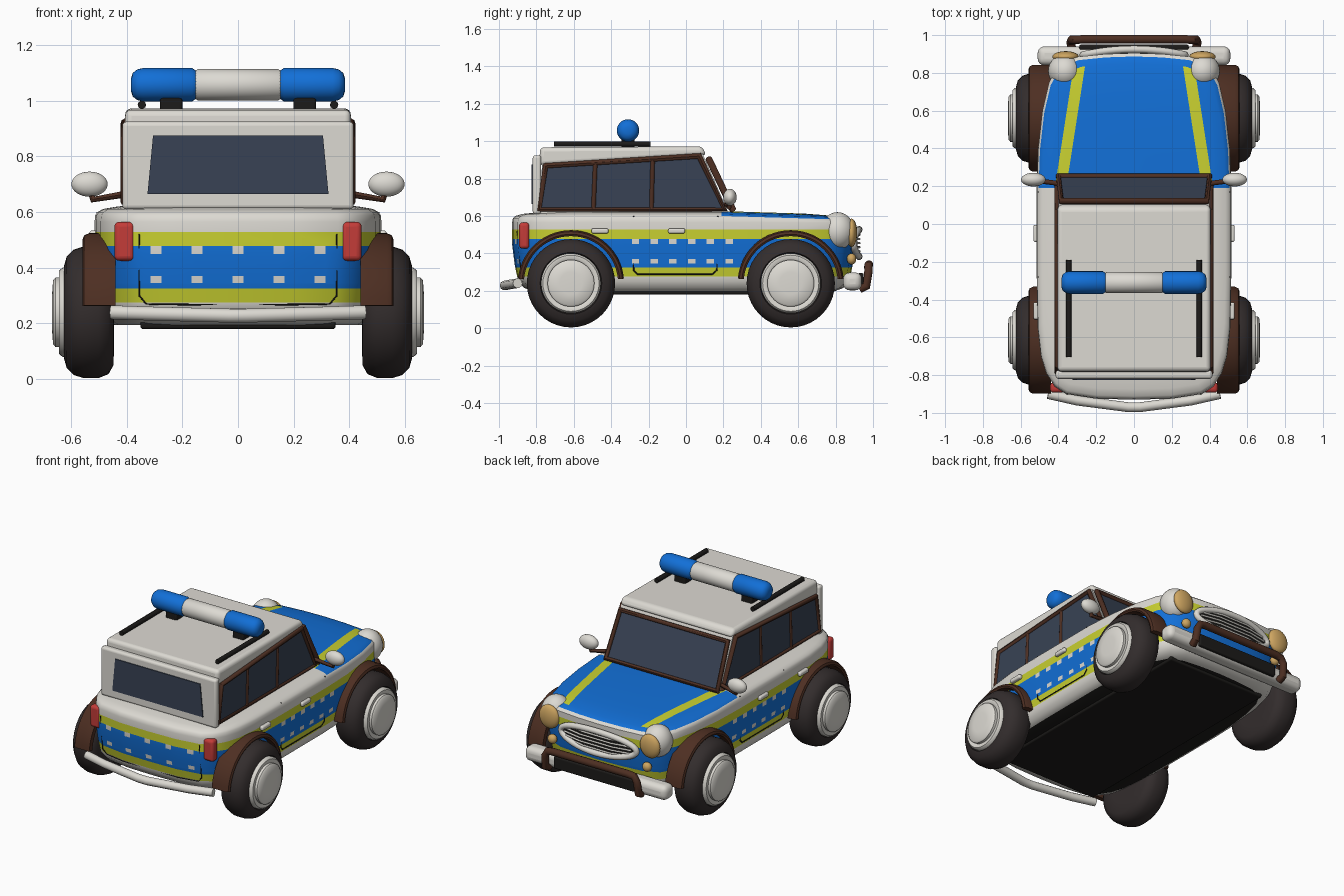
import bpy, bmesh
from math import sin, cos, pi, sqrt, radians
from mathutils import Vector

if "Cube" in bpy.data.objects:
    bpy.data.objects.remove(bpy.data.objects["Cube"])


def material(name, *rgb):
    m = bpy.data.materials.new(name)
    m.use_nodes = True
    m.diffuse_color = (*rgb, 1)
    m.node_tree.nodes["Principled BSDF"].inputs["Base Color"].default_value = (*rgb, 1)
    return m


WHITE = material("warm_white", .72, .70, .65)
BLUE = material("bright_blue", .006, .16, .68)
LIME = material("lime_yellow", .58, .63, .03)
BLACK = material("black", .012, .011, .01)
BROWN = material("dark_brown", .075, .028, .016)
RUBBER = material("tyre_rubber", .033, .026, .026)
GLASS = material("dark_glass", .04, .055, .09)
RED = material("lamp_red", .55, .045, .04)
AMBER = material("lamp_amber", .62, .38, .12)


def finish(name, bm, *mats, bevel=0, smooth=True):
    bmesh.ops.recalc_face_normals(bm, faces=bm.faces)
    me = bpy.data.meshes.new(name)
    bm.to_mesh(me)
    bm.free()
    for m in mats:
        me.materials.append(m)
    ob = bpy.data.objects.new(name, me)
    bpy.context.collection.objects.link(ob)
    if bevel:
        b = ob.modifiers.new("bevel", "BEVEL")
        b.width, b.segments = bevel, 4
    if smooth:
        bpy.ops.object.select_all(action="DESELECT")
        ob.select_set(True)
        bpy.context.view_layer.objects.active = ob
        bpy.ops.object.shade_smooth_by_angle(angle=radians(40))
    return ob


def box(name, loc, size, mat, bevel=.01):
    bm = bmesh.new()
    bmesh.ops.create_cube(bm, size=1)
    for v in bm.verts:
        v.co = Vector(a * b for a, b in zip(v.co, size)) + Vector(loc)
    return finish(name, bm, mat, bevel=bevel)


def ball(name, loc, size, mat):
    bm = bmesh.new()
    bmesh.ops.create_uvsphere(bm, u_segments=28, v_segments=16, radius=1)
    for v in bm.verts:
        v.co = Vector(a * b for a, b in zip(v.co, size)) + Vector(loc)
    return finish(name, bm, mat)


def sweep(name, profile, loc, mat, side=1, arc=None, steps=40):
    """Turn a (radius, offset) profile about the x axis; arc gives a closed partial ring."""
    bm = bmesh.new()
    a0, a1 = arc or (0, 2 * pi)
    count = steps + 1 if arc else steps
    rings = []
    for i in range(count):
        a = a0 + (a1 - a0) * i / steps
        rings.append([bm.verts.new((loc[0] + side * x, loc[1] + r * cos(a), loc[2] + r * sin(a)))
                      for r, x in profile])
    n = len(profile)
    for i in range(steps):
        p, q = rings[i], rings[(i + 1) % count]
        for j in range(n if arc else n - 1):
            k = (j + 1) % n
            bm.faces.new((p[j], p[k], q[k], q[j]))
    for loop in ((rings[0], rings[-1]) if arc else ([r[0] for r in rings], [r[-1] for r in rings])):
        bm.faces.new(loop)
    return finish(name, bm, mat)


def tube(name, pts, r, mat, closed=False):
    cu = bpy.data.curves.new(name, "CURVE")
    cu.dimensions, cu.bevel_depth, cu.bevel_resolution = "3D", r, 3
    cu.use_fill_caps = True
    sp = cu.splines.new("POLY")
    sp.points.add(len(pts) - 1)
    for p, c in zip(sp.points, pts):
        p.co = (*c, 1)
    sp.use_cyclic_u = closed
    tmp = bpy.data.objects.new(name, cu)
    bpy.context.collection.objects.link(tmp)
    bpy.context.view_layer.update()
    bm = bmesh.new()
    me = tmp.evaluated_get(bpy.context.evaluated_depsgraph_get()).to_mesh()
    bm.from_mesh(me)
    bpy.data.objects.remove(tmp)
    bpy.data.curves.remove(cu)
    return finish(name, bm, mat)


def plate(name, pts, mat, push):
    """Flat polygon thickened along push."""
    bm = bmesh.new()
    f = bm.faces.new([bm.verts.new(p) for p in pts])
    ext = bmesh.ops.extrude_face_region(bm, geom=[f])["geom"]
    bmesh.ops.translate(bm, vec=push, verts=[v for v in ext if isinstance(v, bmesh.types.BMVert)])
    return finish(name, bm, mat, smooth=False)


# Lower body: plan outline stacked in scaled rings, then cut into colour bands
OUTLINE = [(-.93, 0), (-.925, .2), (-.9, .36), (-.86, .42), (-.79, .465), (-.7, .493), (-.55, .51),
           (-.28, .515), (.2, .515), (.4, .508), (.6, .485), (.75, .45), (.84, .4), (.885, .3),
           (.9, .15), (.905, 0)]
LEVELS = [(.195, .87), (.215, .93), (.25, .965), (.34, .985), (.45, 1), (.565, 1), (.588, .995),
          (.6, .98), (.611, .94), (.62, .84), (.626, .7)]


def body_scale(z):
    for (z0, s0), (z1, s1) in zip(LEVELS, LEVELS[1:]):
        if z0 <= z <= z1:
            return s0 + (s1 - s0) * (z - z0) / (z1 - z0)
    return LEVELS[-1][1]


bm = bmesh.new()
loop = [(x, y) for y, x in OUTLINE] + [(-x, y) for y, x in OUTLINE[-2:0:-1]]
rings = [[bm.verts.new((x * s, y * s, z)) for x, y in loop] for z, s in LEVELS]
for p, q in zip(rings, rings[1:]):
    for i in range(len(loop)):
        k = (i + 1) % len(loop)
        bm.faces.new((p[i], p[k], q[k], q[i]))
bm.faces.new(rings[0])
bm.faces.new(rings[-1])
bm.normal_update()


def cut(co, no, where=lambda c: True):
    faces = [f for f in bm.faces if where(f.calc_center_median())]
    geom = faces + list({e for f in faces for e in f.edges}) + list({v for f in faces for v in f.verts})
    bmesh.ops.bisect_plane(bm, geom=geom, dist=1e-5, plane_co=co, plane_no=no)


for z in (.275, .325, .345, .37, .45, .478, .528):
    cut((0, 0, z), (0, 0, 1))
cut((0, .19, 0), (0, 1, 0), lambda c: c.z > .59)
for s in (-1, 1):
    for off in (-.03, .03):
        cut((s * (.38 + off), .25, 0), (1, s * .155, 0), lambda c: c.z > .6 and c.y > .19)
in_rows = lambda c: .345 < c.z < .37 or .45 < c.z < .478
REAR = [k * .147 for k in range(-2, 3)]
SIDE = [.03 + k * .1 for k in range(-3, 3)]
for half in (-.02, .02):
    for x in REAR:
        cut((x + half, 0, 0), (1, 0, 0), lambda c: in_rows(c) and c.y < -.85)
    for y in SIDE:
        cut((0, y + half, 0), (0, 1, 0), lambda c: in_rows(c) and abs(c.x) > .48)


def body_colour(f):
    c = f.calc_center_median()
    if c.z < .2:
        return 3
    if c.z > .597 and c.y > .19:
        edge = abs(c.x) - (.38 - .155 * (c.y - .25))
        return 2 if abs(edge) < .03 and c.y < .84 else 1
    if .325 < c.z < .478:
        rear = c.y < -.85 and any(abs(c.x - x) < .02 for x in REAR)
        side = abs(c.x) > .48 and any(abs(c.y - y) < .02 for y in SIDE)
        return 0 if in_rows(c) and (rear or side) else 1
    return 2 if .275 < c.z < .528 else 0


for f in bm.faces:
    f.material_index = body_colour(f)
for v in bm.verts:
    if v.co.z > .58 and v.co.y > .19:
        v.co.z -= .03 * (v.co.y - .19)
finish("lower_body", bm, WHITE, BLUE, LIME, BLACK)
box("floor_pan", (0, -.02, .195), (.7, 1.55, .03), BLACK)

# Cabin shell, rear panel and roof
bm = bmesh.new()
CAB = [(-.79, .6), (-.765, .93), (.09, .93), (.235, .6)]
sides = [[bm.verts.new((s * .4, y, z)) for y, z in CAB] for s in (-1, 1)]
for i in range(4):
    k = (i + 1) % 4
    bm.faces.new((sides[0][i], sides[0][k], sides[1][k], sides[1][i]))
for s in sides:
    bm.faces.new(s)
finish("cabin_shell", bm, WHITE, smooth=False)
box("rear_panel", (0, -.797, .767), (.83, .045, .315), WHITE, .015)
plate("rear_window", [(-.325, -.82, .665), (.325, -.82, .665), (.305, -.82, .875), (-.305, -.82, .875)],
      GLASS, (0, -.006, 0))
bm = bmesh.new()
ROOF = [(-.785, .87), (-.78, .967), (.085, .972), (.11, .925)]
sides = [[bm.verts.new((s * .405, y, z)) for y, z in ROOF] for s in (-1, 1)]
for i in range(4):
    k = (i + 1) % 4
    bm.faces.new((sides[0][i], sides[0][k], sides[1][k], sides[1][i]))
for s in sides:
    bm.faces.new(s)
finish("roof", bm, WHITE, bevel=.022)

# Windscreen
screen = [(-.4, .25, .635), (.4, .25, .635), (.385, .122, .905), (-.385, .122, .905)]
plate("windscreen", screen, GLASS, (0, -.008, -.004))
tube("windscreen_frame", screen, .018, BROWN, True)

for s, tag in ((1, "left"), (-1, "right")):
    # Side windows with frame and posts
    win = [(s * .402, y, z) for y, z in ((-.785, .635), (-.75, .868), (.07, .92), (.205, .635))]
    plate(tag + "_side_window", win, GLASS, (s * .008, 0, 0))
    tube(tag + "_window_frame", win, .019, BROWN, True)
    for yb, yt, zt in ((-.495, -.485, .885), (-.185, -.178, .905)):
        tube(tag + "_window_post", [(s * .405, yb, .635), (s * .405, yt, zt)], .013, BROWN)
    # Door seam and handles
    door = [(-.28, .6), (-.28, .31), (-.26, .288), (.14, .288), (.165, .31), (.17, .6)]
    tube(tag + "_door_seam", [(s * .515 * body_scale(z), y, z) for y, z in door], .004, BLACK)
    for y in (-.46, -.05):
        box(tag + "_door_handle", (s * .518, y, .52), (.03, .09, .028), WHITE, .01)
    # Wheels and flares
    for y, end in ((-.615, "rear"), (.56, "front")):
        hub = (0, y, .24)
        tyre = [(.12, .445), (.19, .447), (.222, .465), (.236, .5), (.236, .555), (.225, .59),
                (.2, .615), (.165, .625), (.155, .6)]
        sweep(f"{end}_{tag}_tyre", tyre, hub, RUBBER, s)
        cap = [(.16, .6), (.16, .63), (.15, .642), (.13, .642), (.125, .638), (.125, .655),
               (.115, .664), (.06, .668)]
        sweep(f"{end}_{tag}_hubcap", cap, hub, WHITE, s)
        flare = [(.252, .44), (.284, .44), (.284, .535), (.276, .552), (.262, .558), (.252, .552)]
        sweep(f"{end}_{tag}_flare", flare, hub, BROWN, s, (radians(5), radians(175)), 28)
    # Mirrors
    ball(tag + "_mirror", (s * .533, .235, .7), (.065, .036, .045), WHITE)
    tube(tag + "_mirror_arm", [(s * .4, .215, .665), (s * .52, .23, .645), (s * .53, .235, .68)], .013, BROWN)
    # Lamps
    ball(tag + "_headlight_pod", (s * .365, .81, .52), (.09, .09, .1), WHITE)
    ball(tag + "_headlight", (s * .362, .885, .51), (.07, .03, .076), AMBER)
    ball(tag + "_indicator", (s * .34, .885, .37), (.03, .025, .03), AMBER)
    box(tag + "_tail_light", (s * .407, -.865, .495), (.074, .055, .14), RED, .018)
    # Roof rails and beacon ends
    tube(tag + "_roof_rail", [(s * .345, -.705, .985), (s * .345, -.19, .985)], .015, BLACK)
    box(tag + "_beacon_stand", (s * .24, -.31, .99), (.08, .07, .06), BLACK)
    beacon = [(.05, .15), (.06, .165), (.06, .34), (.055, .362), (.042, .378), (.02, .385)]
    sweep(tag + "_beacon", beacon, (0, -.31, 1.057), BLUE, s, None, 28)

sweep("beacon_centre", [(.045, -.16), (.056, -.145), (.056, .145), (.045, .16)], (0, -.31, 1.057), WHITE)

# Tailgate seam
gate = [(.355, .52), (.355, .3), (.33, .27), (.2, .268)]
gate = [(x, (-.925 if x < .3 else -.903) * body_scale(z), z) for x, z in gate]
tube("tailgate_seam", gate + [(-x, y, z) for x, y, z in gate[::-1]], .003, BLACK)

# Grille
ring = [(.27 * cos(a), .925 - .03 * cos(a) ** 2, .455 + .072 * sin(a)) for a in
        (2 * pi * i / 36 for i in range(36))]
plate("grille_back", ring, BLACK, (0, -.03, 0))
tube("grille_surround", ring, .019, WHITE, True)
for i in range(-2, 3):
    dz = i * .022
    w = .24 * sqrt(1 - (dz / .072) ** 2)
    tube("grille_slat", [(-w, .905, .455 + dz), (-w / 2, .927, .455 + dz), (w / 2, .927, .455 + dz),
                         (w, .905, .455 + dz)], .006, WHITE)

# Bumpers and bull bar
box("front_bumper", (0, .89, .25), (1.02, .1, .095), WHITE, .035)
box("bumper_insert", (0, .935, .255), (.58, .03, .08), BLACK)
bar = [(.33, .93, .21), (.335, .965, .225), (.33, .975, .3), (.31, .975, .335), (.27, .978, .34)]
tube("bull_bar", bar + [(-x, y, z) for x, y, z in bar[::-1]], .023, BROWN)
rear = [(.455, -.9, .24), (.3, -.935, .235), (.03, -.97, .228)]
tube("rear_bumper", rear + [(-x, y, z) for x, y, z in rear[::-1]], .026, WHITE)
